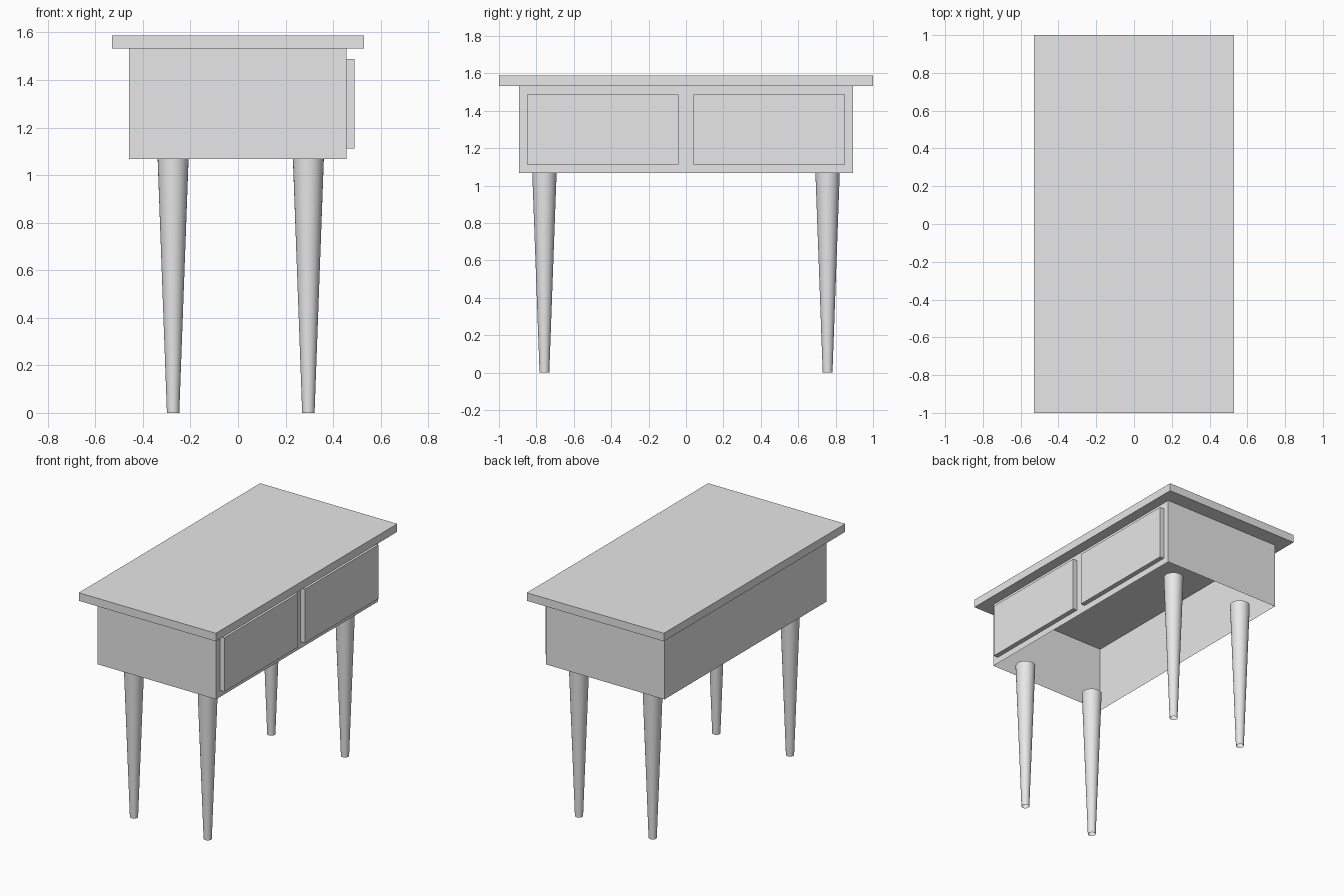
import bpy, bmesh, math
from mathutils import Matrix, Vector

cube = bpy.data.objects.get("Cube")
if cube:
    bpy.data.objects.remove(cube, do_unlink=True)

GREY = (0.8, 0.8, 0.8, 1.0)
grey = bpy.data.materials.new("plain grey")
grey.use_nodes = True
grey.diffuse_color = GREY
grey.node_tree.nodes["Principled BSDF"].inputs["Base Color"].default_value = GREY


def add_object(name, bm):
    mesh = bpy.data.meshes.new(name)
    bm.to_mesh(mesh)
    bm.free()
    mesh.materials.append(grey)
    obj = bpy.data.objects.new(name, mesh)
    bpy.context.collection.objects.link(obj)
    return obj


def box(name, low, high, open_bottom=False):
    low, high = Vector(low), Vector(high)
    bm = bmesh.new()
    place = Matrix.Translation((low + high) / 2) @ Matrix.Diagonal((*(high - low), 1))
    bmesh.ops.create_cube(bm, size=1, matrix=place)
    if open_bottom:
        bm.normal_update()
        under = [f for f in bm.faces if f.normal.z < -0.9]
        bmesh.ops.delete(bm, geom=under, context="FACES")
    return add_object(name, bm)


def leg(name, x, y, height):
    # Tapered open tube, wide at the top
    bm = bmesh.new()
    bmesh.ops.create_cone(bm, cap_ends=False, segments=32, radius1=0.026, radius2=0.065,
                          depth=height, matrix=Matrix.Translation((x, y, height / 2)))
    for face in bm.faces:
        face.smooth = True
    return add_object(name, bm)


BODY_Z, TOP_Z, HEIGHT = 1.067, 1.532, 1.588

# Overhanging slab and the hollow case beneath it
box("table_top", (-0.529, -1, TOP_Z), (0.529, 1, HEIGHT))
box("case", (-0.459, -0.893, BODY_Z), (0.456, 0.893, TOP_Z), open_bottom=True)

# Two raised drawer fronts on the +x side
for side, name in ((-1, "front"), (1, "back")):
    y0, y1 = sorted((side * 0.039, side * 0.849))
    box(f"{name}_drawer", (0.456, y0, 1.112), (0.489, y1, 1.488))

# Four legs
for y, end in ((-0.757, "front"), (0.757, "back")):
    for x, hand in ((-0.273, "right"), (0.296, "left")):
        leg(f"{end}_{hand}_leg", x, y, BODY_Z)
